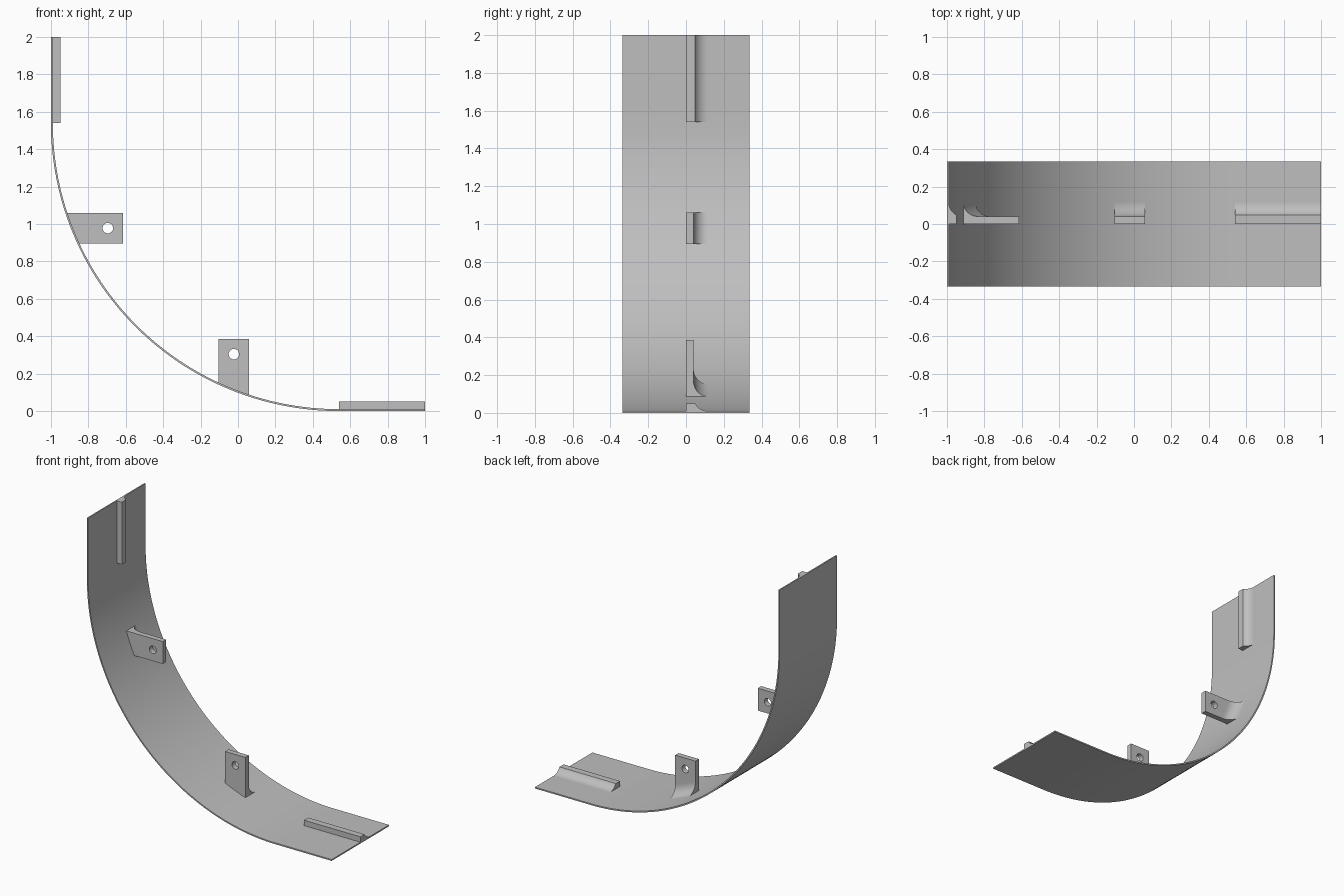
import bpy, bmesh
from math import sin, cos, asin, pi, sqrt, radians

if "Cube" in bpy.data.objects:
    bpy.data.objects.remove(bpy.data.objects["Cube"])

GREY = bpy.data.materials.new("plain grey")
GREY.use_nodes = True
GREY.diffuse_color = (0.52, 0.52, 0.52, 1)
GREY.node_tree.nodes["Principled BSDF"].inputs["Base Color"].default_value = (0.52, 0.52, 0.52, 1)

CX, CZ, R_OUT, R_IN = 0.54, 1.54, 1.54, 1.53    # bend centre and radii
HALF_W, WEB, FILLET = 0.335, 0.04, 0.075


def swap(p):
    """Reflect a point from the foot of the bend to its upright end."""
    return (p[2] - 1, p[1], p[0] + 1)


def loft(name, sections):
    """Skin matching closed sections and cap both ends."""
    bm = bmesh.new()
    rings = [[bm.verts.new(p) for p in s] for s in sections]
    n = len(rings[0])
    for a, b in zip(rings, rings[1:]):
        for i in range(n):
            j = (i + 1) % n
            bm.faces.new((a[i], a[j], b[j], b[i]))
    bm.faces.new(rings[0])
    bm.faces.new(rings[-1])
    bmesh.ops.recalc_face_normals(bm, faces=bm.faces)
    mesh = bpy.data.meshes.new(name)
    bm.to_mesh(mesh)
    bm.free()
    mesh.materials.append(GREY)
    ob = bpy.data.objects.new(name, mesh)
    bpy.context.collection.objects.link(ob)
    return ob


def smooth(ob):
    bpy.ops.object.select_all(action='DESELECT')
    ob.select_set(True)
    bpy.context.view_layer.objects.active = ob
    bpy.ops.object.shade_smooth_by_angle(angle=radians(25))


def strip_height(x):
    """Inner surface height of the strip at x."""
    return CZ - sqrt(R_IN ** 2 - min(x - CX, 0) ** 2)


def rib_section(x, top, rise):
    """Web with a concave fillet on its back side, standing on the strip."""
    base = strip_height(x)
    start = asin(max(0, (rise - (top - base)) / rise))
    pts = [(0, base - 0.005), (0, top)]
    if start == 0:
        pts.append((WEB, top))
    for i in range(13):
        a = start + (pi / 2 - start) * i / 12
        pts.append((WEB + FILLET * (1 - cos(a)), base + rise * (1 - sin(a))))
    pts.append((WEB + FILLET, base - 0.005))
    return [(x, y, z) for y, z in pts]


def rib(name, x0, x1, top, rise, steps, upright):
    xs = [x0 + (x1 - x0) * i / steps for i in range(steps + 1)]
    sections = [rib_section(x, top, rise) for x in xs]
    if upright:
        sections = [[swap(p) for p in s] for s in sections]
    return loft(name, sections)


# Curved strip: straight, quarter bend, straight
def strip_section(x, z, nx, nz):
    t = R_OUT - R_IN
    return [(x + nx * d, y, z + nz * d)
            for d, y in ((0, -HALF_W), (0, HALF_W), (t, HALF_W), (t, -HALF_W))]


path = [strip_section(-1, 2, 1, 0)]
for i in range(65):
    a = pi / 2 * i / 64
    path.append(strip_section(CX - R_OUT * cos(a), CZ - R_OUT * sin(a), cos(a), sin(a)))
path.append(strip_section(1, 0, 0, 1))
smooth(loft("curved_strip", path))

# End ribs and drilled lugs, one of each per half
for half, upright in (("lower", False), ("upper", True)):
    smooth(rib(half + "_end_rib", CX, 1, 0.05, FILLET, 1, upright))

    lug = rib(half + "_lug", -0.105, 0.06, 0.385, 0.082, 8, upright)
    rings = []
    for y in (-0.05, 0.09):
        ring = [(-0.022 + 0.028 * cos(2 * pi * i / 32), y, 0.304 + 0.028 * sin(2 * pi * i / 32))
                for i in range(32)]
        rings.append([swap(p) for p in ring] if upright else ring)
    cutter = loft(half + "_hole_cutter", rings)
    cutter.hide_render = True
    cut = lug.modifiers.new("hole", 'BOOLEAN')
    cut.operation = 'DIFFERENCE'
    cut.solver = 'EXACT'
    cut.object = cutter
    bpy.ops.object.select_all(action='DESELECT')
    lug.select_set(True)
    bpy.context.view_layer.objects.active = lug
    bpy.ops.object.modifier_apply(modifier=cut.name)
    bpy.data.objects.remove(cutter)
    smooth(lug)
